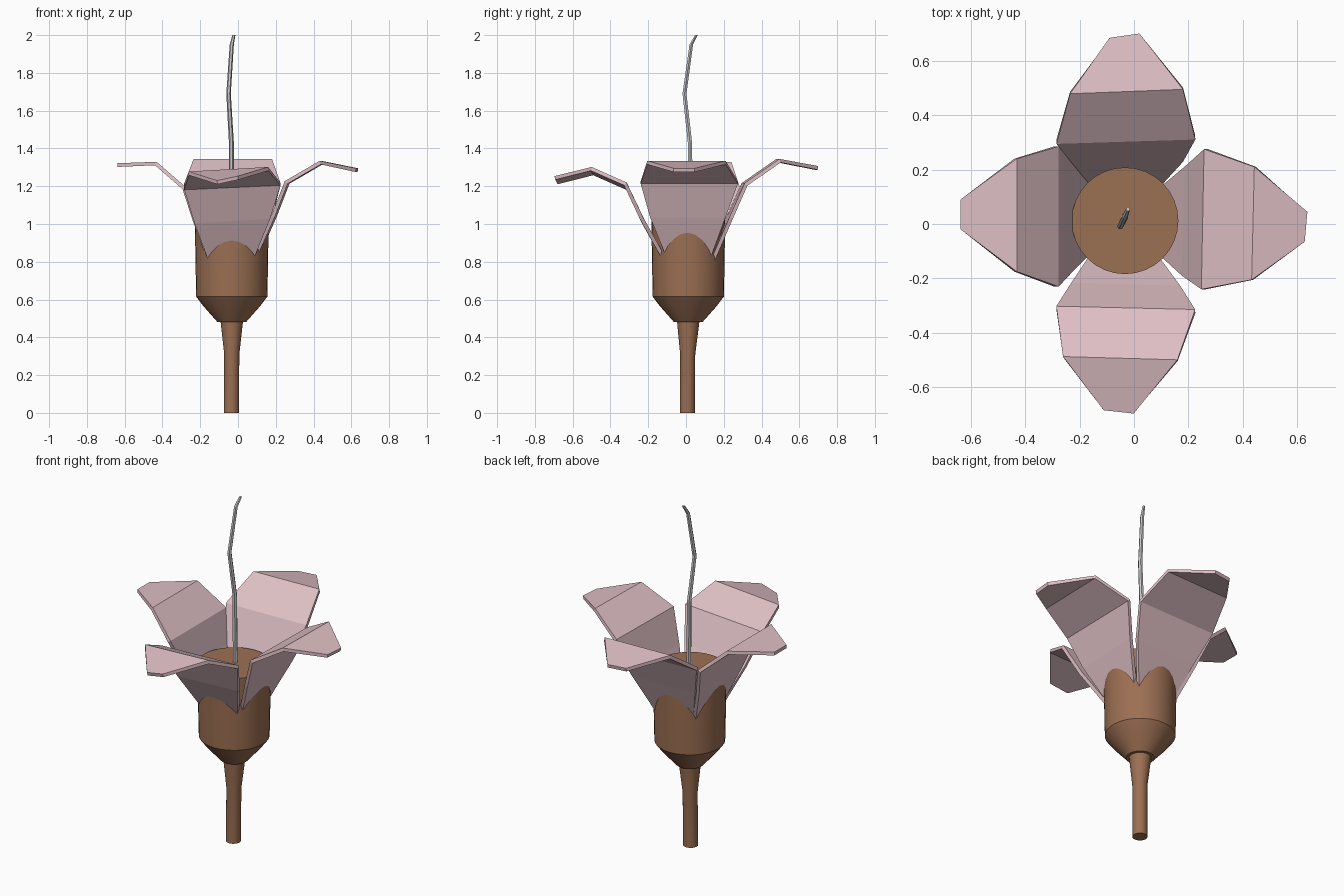
import bpy, bmesh, math
from mathutils import Vector

if "Cube" in bpy.data.objects:
    bpy.data.objects.remove(bpy.data.objects["Cube"])

CX, CY = -0.033, 0.012   # axis of stem and cup


def material(name, rgb):
    m = bpy.data.materials.new(name)
    m.diffuse_color = (*rgb, 1)
    m.use_nodes = True
    m.node_tree.nodes["Principled BSDF"].inputs["Base Color"].default_value = m.diffuse_color
    return m


def add_object(name, bm, mat=None):
    bmesh.ops.recalc_face_normals(bm, faces=bm.faces)
    me = bpy.data.meshes.new(name)
    bm.to_mesh(me)
    bm.free()
    ob = bpy.data.objects.new(name, me)
    bpy.context.collection.objects.link(ob)
    if mat:
        me.materials.append(mat)
    return ob


def tube(name, rings, sides, mat=None, smooth=False):
    """Capped stack of horizontal rings given as (x, y, z, radius)."""
    bm = bmesh.new()
    loops = [[bm.verts.new((x + r * math.cos(2 * math.pi * i / sides),
                            y + r * math.sin(2 * math.pi * i / sides), z))
              for i in range(sides)] for x, y, z, r in rings]
    for a, b in zip(loops, loops[1:]):
        for i in range(sides):
            j = (i + 1) % sides
            bm.faces.new((a[i], a[j], b[j], b[i]))
    bm.faces.new(loops[0])
    bm.faces.new(loops[-1])
    ob = add_object(name, bm, mat)
    if smooth:
        bpy.context.view_layer.objects.active = ob
        ob.select_set(True)
        bpy.ops.object.shade_smooth_by_angle(angle=math.radians(20))
        ob.select_set(False)
    return ob


def petal(name, out, side, rows, skew, mat):
    """Folded strip; each row is (distance out, height, low side, high side)."""
    out, side, up = Vector(out), Vector(side), Vector((0, 0, 1))
    bm = bmesh.new()
    prev = None
    for r, z, lo, hi in rows:
        pair = [bm.verts.new(out * (r + k * skew[0]) + side * s + up * (z + k * skew[1]))
                for k, s in ((-1, lo), (1, hi))]
        if prev:
            bm.faces.new((prev[0], prev[1], pair[1], pair[0]))
        prev = pair
    ob = add_object(name, bm, mat)
    mod = ob.modifiers.new("thickness", 'SOLIDIFY')
    mod.thickness = 0.02
    mod.offset = 0
    return ob


brown = material("brown", (0.33, 0.16, 0.085))
pink = material("pink", (0.73, 0.52, 0.55))

# stem and cup
tube("stem", [(CX - 0.002, CY - 0.005, 0, 0.04), (CX, CY - 0.003, 0.31, 0.04),
              (CX, CY, 0.49, 0.06)], 24, brown, True)
tube("cup", [(CX, CY, z, r) for z, r in
             ((0.48, 0.075), (0.565, 0.15), (0.615, 0.188), (0.69, 0.19), (1.04, 0.196))],
     32, brown, True)

# filament
tube("filament", [(-0.035, 0.024, 1.02, 0.014), (-0.035, 0.021, 1.43, 0.013),
                  (-0.05, -0.008, 1.69, 0.012), (-0.033, 0.028, 1.95, 0.011),
                  (-0.022, 0.055, 2.0, 0.008)], 6)

# four petals
petal("right_petal", (1, 0, 0), (0, 1, 0),
      [(0.07, 0.77, -0.08, 0.11), (0.19, 1.04, -0.19, 0.21), (0.26, 1.22, -0.24, 0.275),
       (0.44, 1.325, -0.205, 0.21), (0.63, 1.285, -0.065, 0.045)], (0.005, 0), pink)
petal("left_petal", (-1, 0, 0), (0, 1, 0),
      [(0.13, 0.75, -0.07, 0.12), (0.23, 1.02, -0.17, 0.22), (0.285, 1.19, -0.23, 0.285),
       (0.435, 1.32, -0.175, 0.24), (0.637, 1.312, -0.02, 0.09)], (0, 0), pink)
petal("front_petal", (0, -1, 0), (1, 0, 0),
      [(0.08, 0.75, -0.13, 0.06), (0.23, 1.02, -0.23, 0.17), (0.315, 1.2, -0.285, 0.225),
       (0.495, 1.28, -0.26, 0.16), (0.688, 1.232, -0.11, 0)], (0.006, 0.012), pink)
petal("back_petal", (0, 1, 0), (1, 0, 0),
      [(0.11, 0.75, -0.12, 0.07), (0.23, 1.03, -0.22, 0.18), (0.31, 1.21, -0.285, 0.225),
       (0.49, 1.335, -0.235, 0.18), (0.69, 1.297, -0.09, 0.02)], (0.008, 0), pink)
